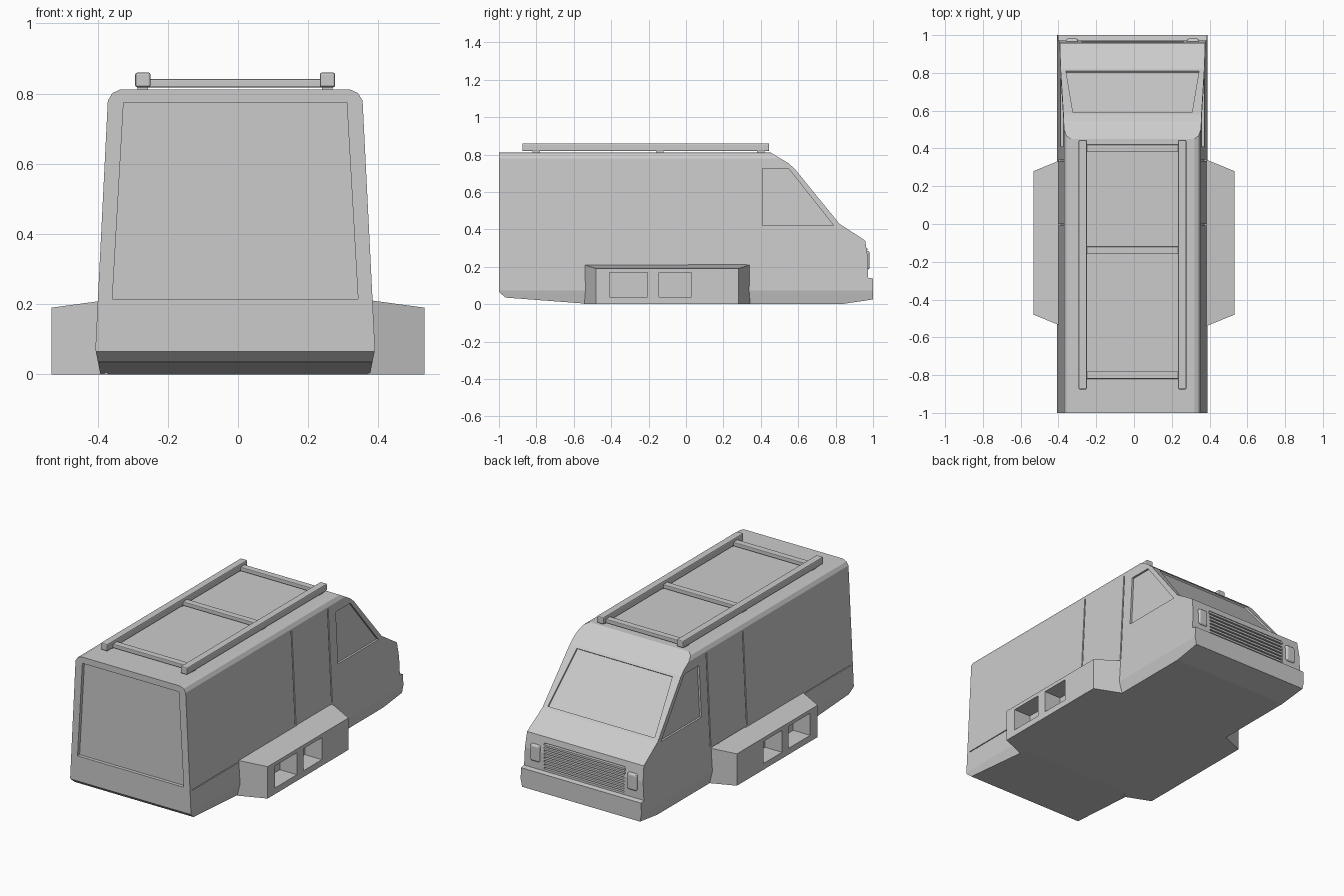
import bpy, bmesh
from mathutils import Vector

if "Cube" in bpy.data.objects:
    bpy.data.objects.remove(bpy.data.objects["Cube"])

CX = -0.008   # centre line of the bodywork

grey = bpy.data.materials.new("light grey")
grey.use_nodes = True
grey.diffuse_color = (0.6, 0.6, 0.6, 1)
grey.node_tree.nodes["Principled BSDF"].inputs["Base Color"].default_value = (0.6, 0.6, 0.6, 1)


def finish(name, bm):
    bmesh.ops.recalc_face_normals(bm, faces=bm.faces[:])
    mesh = bpy.data.meshes.new(name)
    bm.to_mesh(mesh)
    bm.free()
    mesh.materials.append(grey)
    obj = bpy.data.objects.new(name, mesh)
    bpy.context.collection.objects.link(obj)
    return obj


def slab(name, pts, sweep, start=0.0):
    """Polygon swept along a vector, beginning at a fraction of it."""
    bm = bmesh.new()
    sweep = Vector(sweep)
    face = bm.faces.new([bm.verts.new(Vector(p) + sweep * start) for p in pts])
    ext = bmesh.ops.extrude_face_region(bm, geom=[face])
    bmesh.ops.translate(bm, vec=sweep * (1 - start),
                        verts=[v for v in ext["geom"] if isinstance(v, bmesh.types.BMVert)])
    return finish(name, bm)


def box(name, x, y, z):
    """Box from (min, max) pairs."""
    pts = [(x[0], y[0], z[0]), (x[1], y[0], z[0]), (x[1], y[1], z[0]), (x[0], y[1], z[0])]
    return slab(name, pts, (0, 0, z[1] - z[0]))


def bake(obj, cutters=()):
    """Cut with the helpers, apply all modifiers and drop the helpers."""
    for c in cutters:
        c.hide_render = True
        mod = obj.modifiers.new("cut", "BOOLEAN")
        mod.operation, mod.solver, mod.object = "DIFFERENCE", "EXACT", c
    bpy.context.view_layer.update()
    dg = bpy.context.evaluated_depsgraph_get()
    mesh = bpy.data.meshes.new_from_object(obj.evaluated_get(dg))
    obj.modifiers.clear()
    obj.data = mesh
    for c in cutters:
        bpy.data.objects.remove(c)


def bevel(obj, width, segments=2):
    mod = obj.modifiers.new("bevel", "BEVEL")
    mod.width, mod.segments = width, segments


def half(z):
    """Half width of the body at a height."""
    return 0.392 - 0.05 * (z - 0.2)


def side_cut(pts, side, depth):
    """Shallow recess in a body side from (y, z) points."""
    return slab("side_cutter", [(CX + side * half(z), y, z) for y, z in pts],
                (-side * depth, 0, 0), -1.5)


def rect(a, b, c, d):
    return [(a, c), (b, c), (b, d), (a, d)]


# Body: side profile swept across, then trimmed by the tilted flanks
profile = [(-1, 0.065), (-0.965, 0.035), (-0.5, 0), (0.83, 0), (1, 0.025), (1, 0.137),
           (0.972, 0.142), (0.972, 0.25), (0.958, 0.34), (0.82, 0.43), (0.58, 0.725),
           (0.545, 0.755), (0.45, 0.812), (-1, 0.812)]
bm = bmesh.new()
face = bm.faces.new([bm.verts.new((CX - 0.6, y, z)) for y, z in profile])
ext = bmesh.ops.extrude_face_region(bm, geom=[face])
bmesh.ops.translate(bm, vec=(1.2, 0, 0),
                    verts=[v for v in ext["geom"] if isinstance(v, bmesh.types.BMVert)])
for s in (-1, 1):
    for (px, pz), n in (((0.392, 0.2), (1, 0.05)), ((0.363, 0.78), (1, 0.6)),
                        ((0.349, 0.802), (1, 2.2)), ((0.398, 0.07), (1, -0.2))):
        cut = bmesh.ops.bisect_plane(bm, geom=bm.verts[:] + bm.edges[:] + bm.faces[:],
                                     plane_co=(CX + s * px, 0, pz), plane_no=(s * n[0], 0, n[1]),
                                     clear_outer=True)
        edges = [e for e in cut["geom_cut"] if isinstance(e, bmesh.types.BMEdge)]
        bmesh.ops.contextual_create(bm, geom=edges)
body = finish("van_body", bm)

cutters = []
# Door glass, sliding door seams and belt line on both flanks
glass = [(0.41, 0.725), (0.548, 0.725), (0.79, 0.42), (0.41, 0.42)]
for s in (-1, 1):
    cutters.append(side_cut(glass, s, 0.012))
    for seam in (rect(-0.008, 0.0, 0.22, 0.77), rect(0.334, 0.342, 0.22, 0.77),
                 rect(0.01, 0.325, 0.208, 0.213), rect(-0.98, -0.55, 0.198, 0.203)):
        cutters.append(side_cut(seam, s, 0.006))

# Rear window panel
cutters.append(slab("rear_cutter", [(CX + x, -1, z) for x, z in
                    ((-0.35, 0.215), (0.35, 0.215), (0.318, 0.775), (-0.318, 0.775))],
                    (0, 0.02, 0), -1))
# Windscreen panel, sunk along the slope of the glass
inward = Vector((0, -0.295, -0.24)).normalized() * 0.01
cutters.append(slab("screen_cutter", [(CX - 0.352, 0.81, 0.4423), (CX + 0.352, 0.81, 0.4423),
                    (CX + 0.315, 0.59, 0.7127), (CX - 0.315, 0.59, 0.7127)], inward, -1))
# Grille opening
cutters.append(box("grille_cutter", (CX - 0.265, CX + 0.265), (0.945, 1.1), (0.155, 0.305)))
bake(body, cutters)

# Grille slats and headlamps
for i in range(7):
    z = 0.163 + i * 0.0205
    box(f"grille_slat_{i + 1}", (CX - 0.27, CX + 0.27), (0.94, 0.97), (z, z + 0.012))
for s, side in ((-1, "right"), (1, "left")):
    x = CX + s * 0.32
    lamp = box(f"{side}_headlamp", (x - 0.032, x + 0.032), (0.94, 0.982), (0.185, 0.285))
    bevel(lamp, 0.012, 3)
    bake(lamp)

# Side pods with two open lockers each
for s, side in ((-1, "right"), (1, "left")):
    bm = bmesh.new()
    rings = []
    for x, y0, y1, top in ((0.37, -0.546, 0.346, 0.212), (0.532, -0.48, 0.28, 0.19)):
        rings.append([bm.verts.new((s * x, y, z)) for y, z in rect(y0, y1, 0, top)])
    bm.faces.new(rings[0])
    bm.faces.new(rings[1])
    for i in range(4):
        j = (i + 1) % 4
        bm.faces.new((rings[0][i], rings[0][j], rings[1][j], rings[1][i]))
    pod = finish(f"{side}_side_pod", bm)
    lockers = [slab("locker_cutter", [(s * 0.56, y, z) for y, z in rect(a, b, 0.037, 0.168)],
                    (-s * 0.14, 0, 0)) for a, b in ((-0.41, -0.205), (-0.145, 0.03))]
    bake(pod, lockers)

# Roof rack
for s, side in ((-1, "right"), (1, "left")):
    x = CX + s * 0.263
    rail = box(f"{side}_rack_rail", (x - 0.022, x + 0.022), (-0.875, 0.445), (0.818, 0.86))
    bevel(rail, 0.006)
    bake(rail)
    for i, y in enumerate((-0.8, -0.14, 0.4)):
        box(f"{side}_rack_foot_{i + 1}", (x - 0.015, x + 0.015), (y - 0.02, y + 0.02), (0.805, 0.82))
for i, y in enumerate((-0.8, -0.14, 0.4)):
    bar = box(f"rack_crossbar_{i + 1}", (CX - 0.25, CX + 0.25), (y - 0.02, y + 0.02), (0.818, 0.842))
    bevel(bar, 0.004)
    bake(bar)
